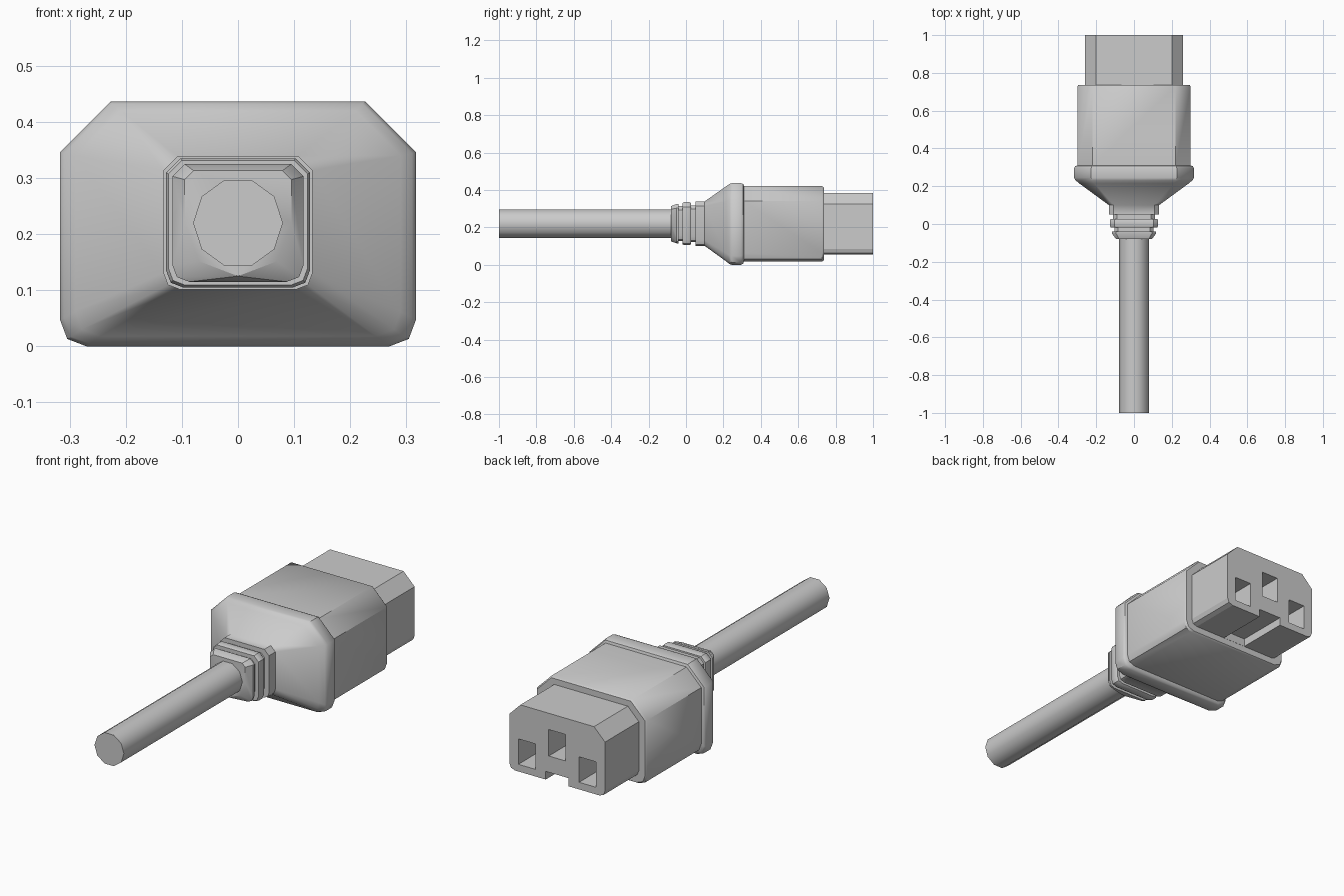
import bpy, bmesh, math

cube = bpy.data.objects.get("Cube")
if cube:
    bpy.data.objects.remove(cube, do_unlink=True)

grey = bpy.data.materials.new("light grey plastic")
grey.use_nodes = True
grey.diffuse_color = (0.6, 0.6, 0.6, 1)
grey.node_tree.nodes["Principled BSDF"].inputs["Base Color"].default_value = grey.diffuse_color


def section(half, top, bottom, chamfer, corner):
    """Outline in x and z: chamfered on top, rounded below."""
    right = [(half - chamfer, top), (half, top - chamfer), (half, bottom + corner),
             (half - 0.27 * corner, bottom + 0.28 * corner), (half - corner, bottom)]
    return right + [(-x, z) for x, z in reversed(right)]


def loft(name, stations):
    """Skin a run of (y, outline) stations and cap both ends."""
    bm = bmesh.new()
    rings = [[bm.verts.new((x, y, z)) for x, z in outline] for y, outline in stations]
    n = len(rings[0])
    for a, b in zip(rings, rings[1:]):
        for i in range(n):
            j = (i + 1) % n
            bm.faces.new((a[i], a[j], b[j], b[i]))
    bm.faces.new(rings[0])
    bm.faces.new(rings[-1])
    bmesh.ops.remove_doubles(bm, verts=bm.verts, dist=0.0005)
    bmesh.ops.recalc_face_normals(bm, faces=bm.faces)
    mesh = bpy.data.meshes.new(name)
    bm.to_mesh(mesh)
    bm.free()
    mesh.materials.append(grey)
    obj = bpy.data.objects.new(name, mesh)
    bpy.context.collection.objects.link(obj)
    return obj


def smooth(obj, degrees):
    bpy.ops.object.select_all(action="DESELECT")
    obj.select_set(True)
    bpy.context.view_layer.objects.active = obj
    bpy.ops.object.shade_smooth_by_angle(angle=math.radians(degrees))


def cut_box(target, name, x, z0, z1, width, y0, y1):
    """Cut a rectangular slot along y."""
    w = width / 2
    box = [(x - w, z0), (x + w, z0), (x + w, z1), (x - w, z1)]
    cutter = loft(name, [(y0, box), (y1, box)])
    mod = target.modifiers.new(name, "BOOLEAN")
    mod.operation = "DIFFERENCE"
    mod.solver = "EXACT"
    mod.object = cutter
    cutter.hide_render = True
    cutter.hide_viewport = True
    cutter.display_type = "WIRE"


# Ribbed strain relief, from the cable end to the housing
relief = loft("strain_relief", [(y, section(*s)) for y, s in [
    (-0.08, (0.095, 0.313, 0.125, 0.016, 0.095)),
    (-0.05, (0.117, 0.325, 0.115, 0.022, 0.03)),
    (-0.04, (0.117, 0.325, 0.115, 0.022, 0.03)),
    (-0.04, (0.104, 0.313, 0.128, 0.02, 0.03)),
    (-0.018, (0.104, 0.313, 0.128, 0.02, 0.03)),
    (-0.018, (0.124, 0.331, 0.109, 0.024, 0.03)),
    (-0.01, (0.128, 0.335, 0.105, 0.025, 0.03)),
    (0.018, (0.128, 0.335, 0.105, 0.025, 0.03)),
    (0.026, (0.124, 0.331, 0.109, 0.024, 0.03)),
    (0.026, (0.11, 0.318, 0.122, 0.02, 0.03)),
    (0.06, (0.11, 0.318, 0.122, 0.02, 0.03)),
]])
smooth(relief, 35)

# Flared collar and housing
housing = loft("housing", [(y, section(*s)) for y, s in [
    (0.05, (0.133, 0.339, 0.101, 0.025, 0.03)),
    (0.10, (0.133, 0.339, 0.101, 0.025, 0.03)),
    (0.215, (0.29, 0.42, 0.018, 0.08, 0.044)),
    (0.232, (0.31, 0.432, 0.004, 0.088, 0.047)),
    (0.245, (0.317, 0.436, 0.0, 0.09, 0.047)),
    (0.295, (0.317, 0.436, 0.0, 0.09, 0.047)),
    (0.306, (0.311, 0.432, 0.006, 0.088, 0.047)),
    (0.31, (0.3, 0.42, 0.018, 0.08, 0.045)),
    (0.728, (0.3, 0.42, 0.018, 0.08, 0.045)),
    (0.737, (0.294, 0.414, 0.024, 0.078, 0.045)),
]])
smooth(housing, 40)

# Socket block with its three contact slots and the keying groove
block = section(0.26, 0.385, 0.055, 0.06, 0.03)
socket = loft("socket_block", [(0.7, block), (1.0, block)])
for side, x in (("left", 0.165), ("right", -0.165)):
    cut_box(socket, side + "_slot_cutter", x, 0.09, 0.215, 0.092, 0.78, 1.1)
cut_box(socket, "middle_slot_cutter", 0, 0.175, 0.305, 0.092, 0.78, 1.1)
cut_box(socket, "groove_cutter", 0, -0.1, 0.095, 0.125, 0.738, 1.1)

# Ten-sided cable
circle = [(0.08 * math.cos(k * math.tau / 10), 0.22 + 0.08 * math.sin(k * math.tau / 10))
          for k in range(10)]
cable = loft("cable", [(-1.0, circle), (-0.05, circle)])
smooth(cable, 40)
